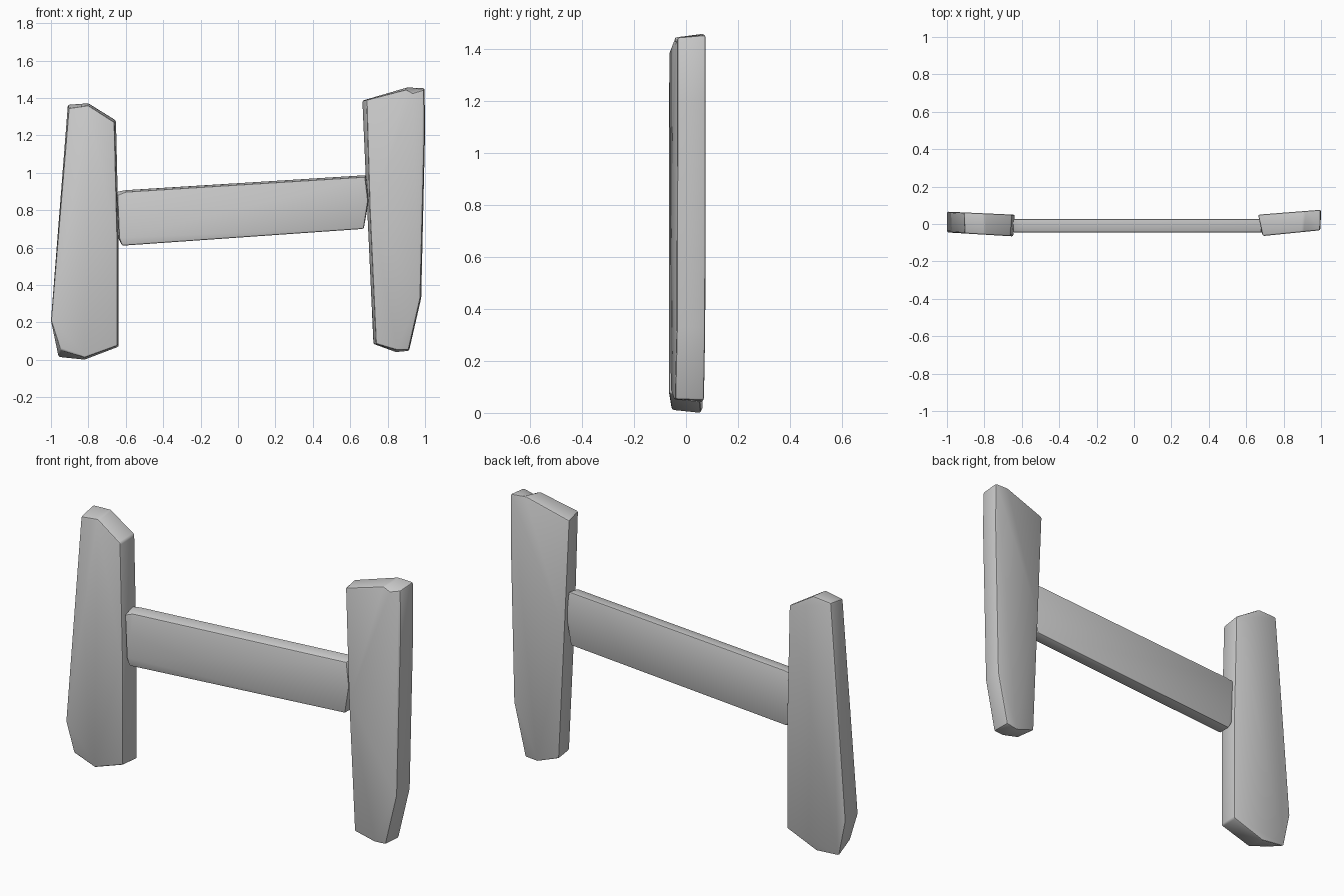
import bpy, bmesh

if "Cube" in bpy.data.objects:
    bpy.data.objects.remove(bpy.data.objects["Cube"])

wood = bpy.data.materials.new("plain grey")
wood.diffuse_color = (0.6, 0.6, 0.6, 1)
wood.use_nodes = True
wood.node_tree.nodes["Principled BSDF"].inputs["Base Color"].default_value = wood.diffuse_color


def slab(name, front, back, y_front, y_back, bevel):
    """Join a front and a back (x, z) outline; the y functions give each face its plane."""
    bm = bmesh.new()
    f = [bm.verts.new((x, y_front(x), z)) for x, z in front]
    b = [bm.verts.new((x, y_back(x), z)) for x, z in back]
    bm.faces.new(f)
    bm.faces.new(b[::-1])
    n = len(f)
    for i in range(n):
        j = (i + 1) % n
        bm.faces.new((f[j], f[i], b[i], b[j]))
    bmesh.ops.recalc_face_normals(bm, faces=bm.faces)
    mesh = bpy.data.meshes.new(name)
    bm.to_mesh(mesh)
    bm.free()
    mesh.materials.append(wood)
    ob = bpy.data.objects.new(name, mesh)
    bpy.context.collection.objects.link(ob)
    mod = ob.modifiers.new("worn edges", 'BEVEL')
    mod.width = bevel
    mod.segments = 2
    mod.limit_method = 'ANGLE'
    mod.angle_limit = 0.6
    bpy.ops.object.select_all(action='DESELECT')
    ob.select_set(True)
    bpy.context.view_layer.objects.active = ob
    bpy.ops.object.modifier_apply(modifier=mod.name)
    bpy.ops.object.shade_smooth_by_angle(angle=0.6)
    return ob


# Left post, slightly turned, hewn at both ends
slab("left_post",
     [(-0.905, 1.345), (-0.80, 1.36), (-0.66, 1.27), (-0.645, 0.65), (-0.645, 0.075),
      (-0.82, 0.012), (-0.95, 0.055), (-1.0, 0.21)],
     [(-0.91, 1.365), (-0.80, 1.372), (-0.652, 1.28), (-0.637, 0.65), (-0.637, 0.07),
      (-0.82, 0.0), (-0.96, 0.012), (-1.0, 0.21)],
     lambda x: -0.045 - 0.06 * (x + 1), lambda x: 0.066 - 0.045 * (x + 1), 0.009)

# Right post, turned the other way
slab("right_post",
     [(0.688, 1.39), (0.90, 1.445), (0.935, 1.425), (0.995, 1.445), (0.997, 1.2),
      (0.975, 0.33), (0.912, 0.052), (0.85, 0.052), (0.738, 0.085), (0.705, 0.8)],
     [(0.663, 1.385), (0.91, 1.458), (0.935, 1.457), (0.998, 1.452), (1.0, 1.2),
      (0.98, 0.33), (0.915, 0.048), (0.845, 0.04), (0.723, 0.085), (0.69, 0.8)],
     lambda x: -0.065 + 0.1 * (x - 0.68), lambda x: 0.05 + 0.078 * (x - 0.665), 0.009)

# Sloping cross rail between the posts
slab("cross_rail",
     [(-0.645, 0.88), (-0.60, 0.898), (0.68, 0.978), (0.695, 0.85), (0.672, 0.70),
      (-0.62, 0.61), (-0.635, 0.65)],
     [(-0.65, 0.90), (-0.60, 0.908), (0.685, 0.988), (0.70, 0.85), (0.672, 0.70),
      (-0.62, 0.61), (-0.64, 0.65)],
     lambda x: -0.046, lambda x: 0.027, 0.008)
